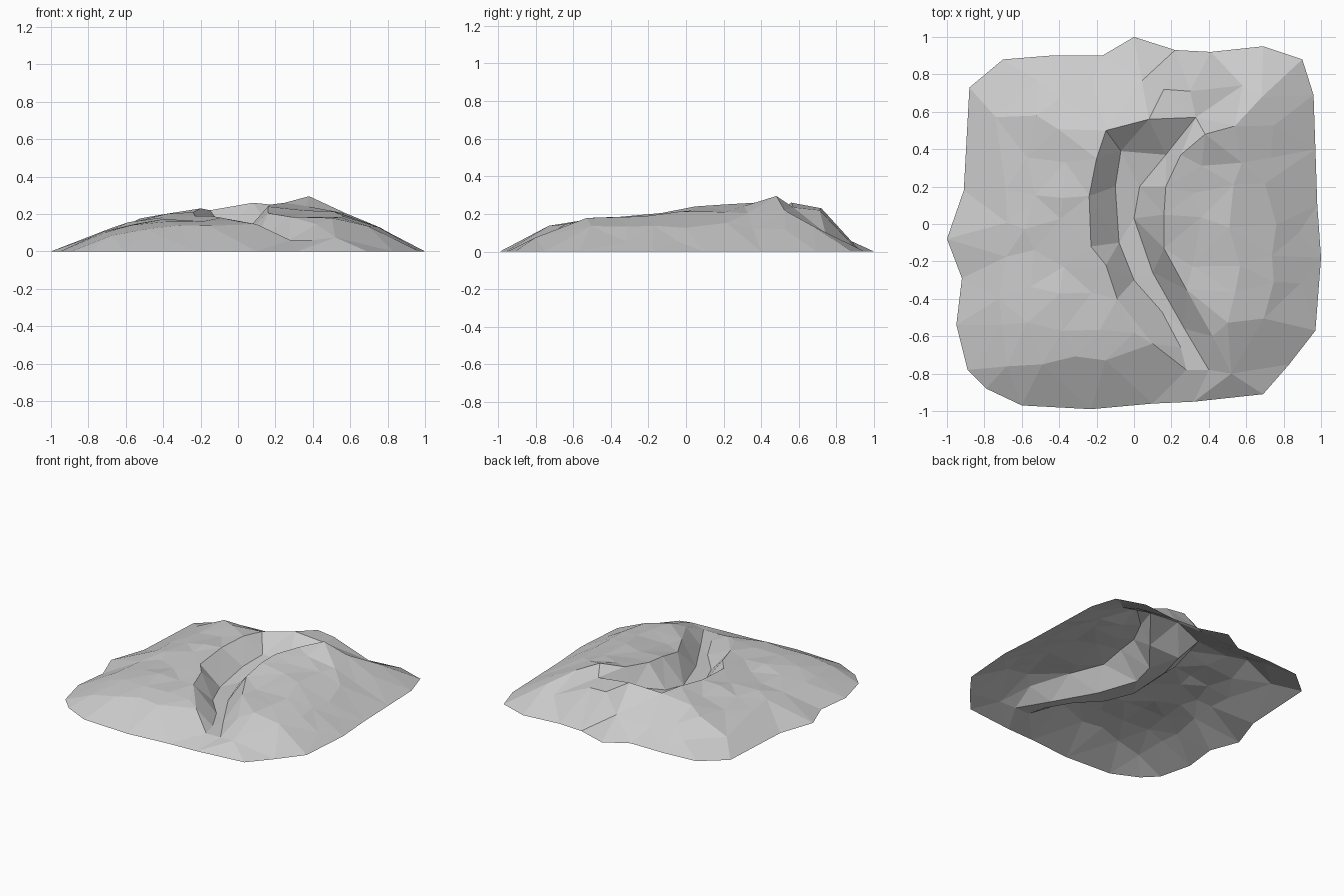
import bpy
import random
from mathutils import Vector
from mathutils.geometry import delaunay_2d_cdt, intersect_point_line

random.seed(4)

cube = bpy.data.objects.get("Cube")
if cube:
    bpy.data.objects.remove(cube, do_unlink=True)

# Ground outline of the mound, counter-clockwise
OUTLINE = [
    (0, 1), (-.17, .9), (-.45, .9), (-.7, .88), (-.88, .73), (-.91, .18),
    (-1, -.08), (-.92, -.29), (-.95, -.54), (-.89, -.78), (-.79, -.88),
    (-.6, -.97), (-.23, -.99), (.1, -.96), (.32, -.95), (.69, -.91),
    (.83, -.75), (.97, -.57), (1, -.18), (.98, .1), (.97, .4), (.96, .69),
    (.9, .88), (.69, .95), (.41, .92), (.22, .93)]

# Height profiles across and along the mound, and the steepest side slope
PROFILE_X = [(-1, 0), (-.8, .07), (-.6, .16), (-.5, .19), (-.35, .225), (-.2, .23),
             (.05, .26), (.2, .26), (.38, .3), (.55, .27), (.65, .24), (.85, .09), (1, 0)]
PROFILE_Y = [(-1, 0), (-.75, .13), (-.6, .18), (-.15, .2), (0, .24), (.2, .26),
             (.48, .3), (.55, .26), (.72, .23), (.85, .12), (1, 0)]
SIDE_SLOPE = .55

# Channel creases: rims and floor edges, from back to front
LEFT_RIM = [(-.15, .5, .22), (-.2, .35, .23), (-.24, .15, .21), (-.23, -.12, .19),
            (-.15, -.22, .19), (-.09, -.4, .18), (.1, -.64, .145)]
LEFT_FLOOR = [(-.07, .39, .11), (-.1, .2, .085), (-.08, -.1, .05), (0, -.3, .05),
              (.15, -.47, .055), (.25, -.66, .06), (.28, -.78, .06)]
RIGHT_FLOOR = [(.17, .37, .13), (.03, .2, .08), (0, .03, .06), (.1, -.26, .06),
               (.27, -.56, .06), (.4, -.78, .06)]
RIGHT_RIM = [(.08, .56, .26), (.33, .57, .235), (.38, .48, .295), (.25, .37, .26),
             (.17, .2, .25), (.16, .05, .24), (.16, -.13, .205), (.28, -.35, .185),
             (.42, -.6, .145), (.52, -.8, .075)]
BACK_SHOULDER = [(.16, .72, .23), (.3, .71, .22)]


def interpolate(profile, t):
    for (a, za), (b, zb) in zip(profile, profile[1:]):
        if a <= t <= b:
            return za + (zb - za) * (t - a) / (b - a)
    return 0


def sides(polygon):
    return zip(polygon, polygon[1:] + polygon[:1])


def edge_distance(x, y):
    """Distance from a point to the ground outline."""
    spot = Vector((x, y))
    best = 9
    for p, q in sides(OUTLINE):
        a, b = Vector(p), Vector(q)
        _, t = intersect_point_line(spot, a, b)
        best = min(best, (a.lerp(b, min(max(t, 0), 1)) - spot).length)
    return best


def mound_height(x, y):
    """Soft minimum of the two profiles, limited by the side slope."""
    a = max(interpolate(PROFILE_X, x), .001)
    b = max(interpolate(PROFILE_Y, y), .001)
    return min((a ** -4 + b ** -4) ** -.25, SIDE_SLOPE * edge_distance(x, y))


def inside(polygon, x, y):
    result = False
    for p, q in sides(polygon):
        if (p[1] > y) != (q[1] > y):
            if x < p[0] + (q[0] - p[0]) * (y - p[1]) / (q[1] - p[1]):
                result = not result
    return result


points = [Vector((x, y, 0)) for x, y in OUTLINE]
creases = []


def add_crease(line):
    """Add a line of points and keep its segments as mesh edges."""
    start = len(points)
    points.extend(Vector(p) for p in line)
    end = len(points) - 1
    creases.extend((i, i + 1) for i in range(start, end))
    return start, end


# Channel walls and floor, and the shoulder behind them
rim_start, rim_end = add_crease(LEFT_RIM)
floor_start, floor_end = add_crease(LEFT_FLOOR)
right_start, right_end = add_crease(RIGHT_FLOOR)
bank_start, bank_end = add_crease(RIGHT_RIM)
add_crease(BACK_SHOULDER)
creases += [(rim_start, bank_start), (floor_start, right_start),
            (rim_end, floor_end), (floor_end, right_end), (right_end, bank_end)]

# Scattered rocky points over the slopes
channel = LEFT_RIM[::-1] + RIGHT_RIM
fixed = list(points)
STEPS = 11
for i in range(STEPS):
    for j in range(STEPS):
        x = -.9 + 1.8 * i / (STEPS - 1) + random.uniform(-.05, .05)
        y = -.9 + 1.8 * j / (STEPS - 1) + random.uniform(-.05, .05)
        near = min((Vector((x, y)) - p.xy).length for p in fixed)
        if near < .1 or inside(channel, x, y) or not inside(OUTLINE, x, y):
            continue
        if edge_distance(x, y) > .08:
            z = mound_height(x, y) * random.uniform(.92, 1.03)
            points.append(Vector((x, y, z)))

# Triangulate the ground plan and lift it to its heights
flat, _, faces, origins, _, _ = delaunay_2d_cdt(
    [p.xy for p in points], creases, [list(range(len(OUTLINE)))], 1, 1e-5)
verts = []
for co, origin in zip(flat, origins):
    z = points[origin[0]].z if origin else mound_height(co.x, co.y)
    verts.append((co.x, co.y, z))

mesh = bpy.data.meshes.new("rocky_mound")
mesh.from_pydata(verts, [], faces)
mesh.update()
mound = bpy.data.objects.new("rocky_mound", mesh)
bpy.context.collection.objects.link(mound)

# Grey stone
stone = bpy.data.materials.new("grey_stone")
stone.use_nodes = True
colour = (.6, .6, .6, 1)
stone.diffuse_color = colour
stone.node_tree.nodes["Principled BSDF"].inputs["Base Color"].default_value = colour
mesh.materials.append(stone)
